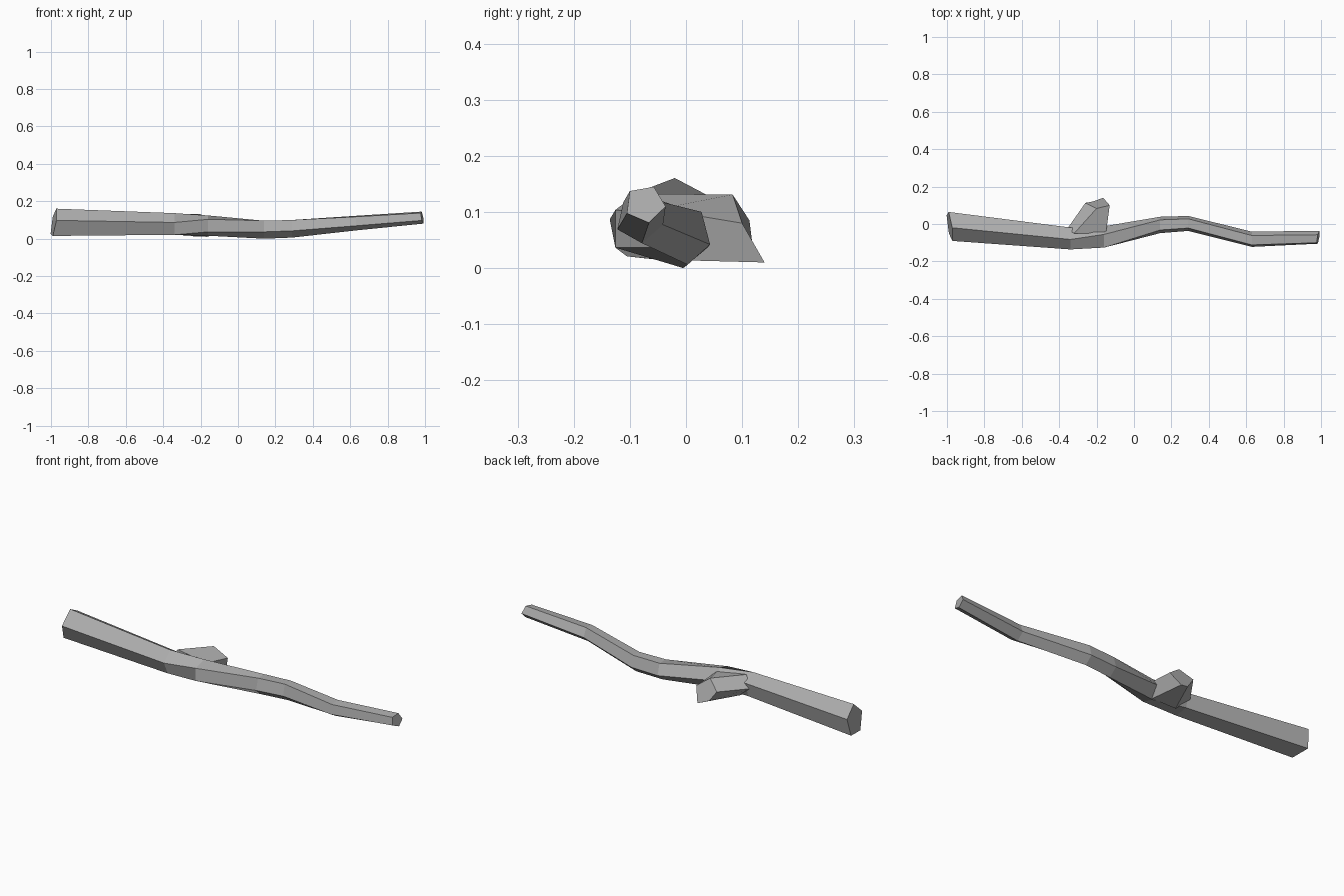
import bpy, bmesh
from math import sin, cos, radians
from mathutils import Vector

if "Cube" in bpy.data.objects:
    bpy.data.objects.remove(bpy.data.objects["Cube"])

grey = bpy.data.materials.new("weathered grey")
grey.use_nodes = True
colour = (0.42, 0.42, 0.42, 1)
grey.diffuse_color = colour
grey.node_tree.nodes["Principled BSDF"].inputs["Base Color"].default_value = colour


def loft(name, rings):
    """Skin a closed, flat-shaded tube through equal-sized rings of points."""
    bm = bmesh.new()
    loops = [[bm.verts.new(p) for p in ring] for ring in rings]
    for a, b in zip(loops, loops[1:]):
        for i in range(len(a)):
            j = (i + 1) % len(a)
            bm.faces.new((a[i], a[j], b[j], b[i]))
    bm.faces.new(loops[0])
    bm.faces.new(loops[-1])
    bmesh.ops.recalc_face_normals(bm, faces=bm.faces)
    mesh = bpy.data.meshes.new(name)
    bm.to_mesh(mesh)
    bm.free()
    mesh.materials.append(grey)
    obj = bpy.data.objects.new(name, mesh)
    bpy.context.collection.objects.link(obj)
    return obj


def pentagon(x, y, z, ry, rz, phase, lean=0):
    """Five-sided section across x; lean tips its upper side along x."""
    ring = []
    for k in range(5):
        a = radians(phase + 72 * k)
        ring.append(Vector((x + lean * (sin(a) - cos(a)), y + ry * cos(a), z + rz * sin(a))))
    return ring


# Main limb: x, y, z, half width, half height, twist, lean
sections = [
    (-0.985, -0.01, 0.083, 0.082, 0.078, 97, 0.012),
    (-0.34, -0.075, 0.075, 0.062, 0.062, 97, 0),
    (-0.16, -0.075, 0.07, 0.063, 0.057, 72, 0),
    (0.14, -0.005, 0.053, 0.046, 0.053, 54, 0),
    (0.29, 0.003, 0.058, 0.042, 0.052, 54, 0),
    (0.63, -0.083, 0.086, 0.043, 0.042, 60, 0),
    (0.985, -0.073, 0.114, 0.037, 0.034, 65, -0.006),
]
loft("main_limb", [pentagon(*s) for s in sections])

# Short broken side branch, rooted inside the limb
root = [(-0.32, -0.05, 0.132), (-0.36, -0.03, 0.075), (-0.29, -0.05, 0.015),
        (-0.15, -0.05, 0.015), (-0.15, -0.05, 0.105)]
tip = [(-0.2, 0.083, 0.131), (-0.26, 0.113, 0.085), (-0.22, 0.12, 0.03),
       (-0.165, 0.14, 0.01), (-0.13, 0.1, 0.08)]
loft("side_branch", [root, tip])
